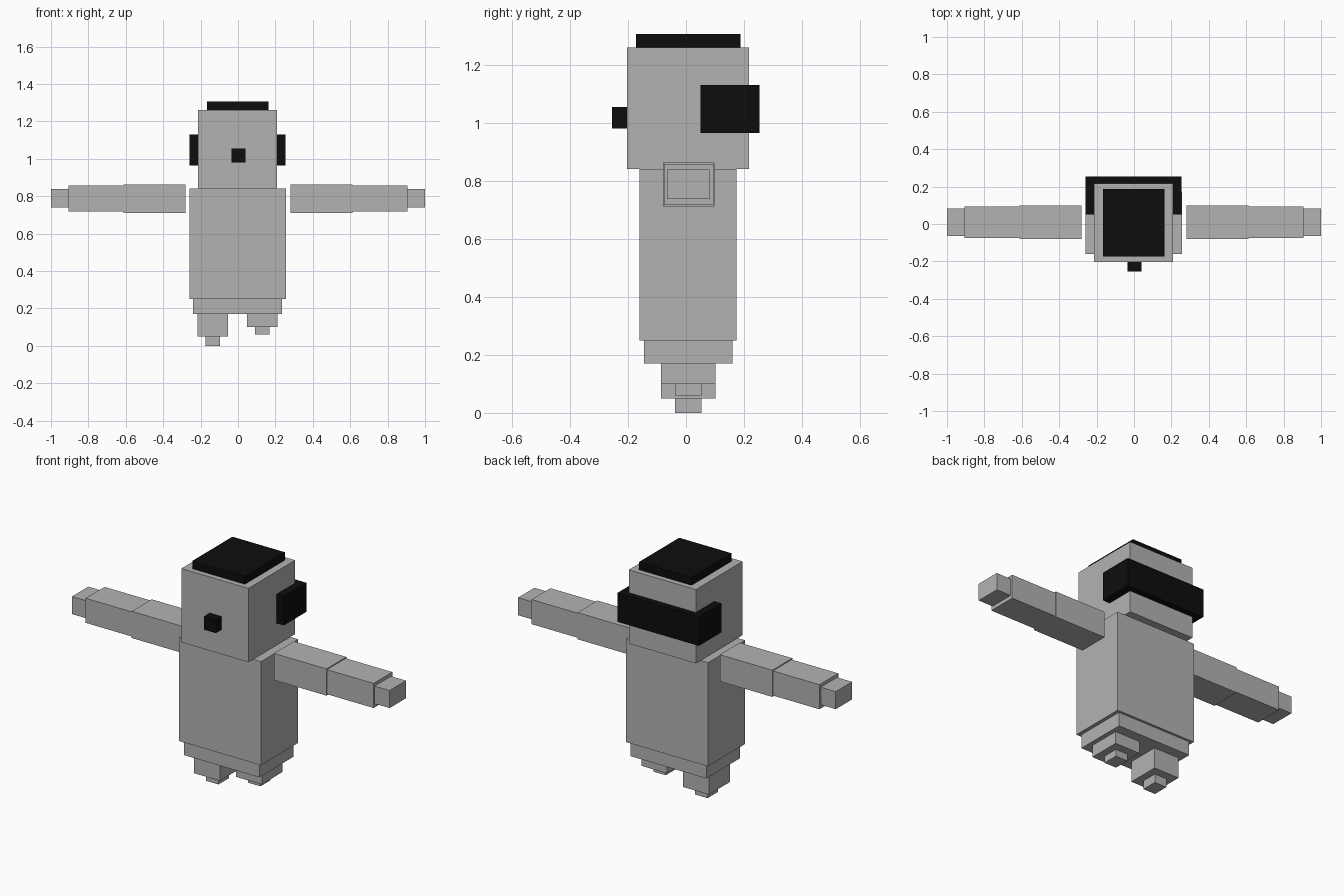
import bpy
from mathutils import Matrix, Vector

cube = bpy.data.objects.get("Cube")
if cube:
    bpy.data.objects.remove(cube, do_unlink=True)


def make_material(name, value):
    mat = bpy.data.materials.new(name)
    mat.use_nodes = True
    color = (value, value, value, 1)
    mat.diffuse_color = color
    mat.node_tree.nodes["Principled BSDF"].inputs["Base Color"].default_value = color
    return mat


grey = make_material("light grey", 0.45)
black = make_material("black", 0.004)


def box(name, xs, ys, zs, mat):
    """Flat-sided block spanning the given ranges on each axis."""
    spans = (xs, ys, zs)
    center = Vector([(a + b) / 2 for a, b in spans])
    size = Vector([abs(b - a) for a, b in spans])
    bpy.ops.mesh.primitive_cube_add(size=1)
    obj = bpy.context.object
    obj.name = obj.data.name = name
    obj.data.transform(Matrix.Diagonal(size).to_4x4())
    obj.location = center
    obj.data.materials.append(mat)
    return obj


# Torso and head
box("hips", (-0.24, 0.236), (-0.145, 0.16), (0.17, 0.25), grey)
box("torso", (-0.26, 0.257), (-0.16, 0.174), (0.25, 0.84), grey)
box("head", (-0.214, 0.208), (-0.203, 0.217), (0.84, 1.26), grey)

# Dark head details
box("cap", (-0.166, 0.164), (-0.173, 0.187), (1.26, 1.305), black)
box("nose", (-0.036, 0.039), (-0.255, -0.203), (0.98, 1.055), black)
box("head_band", (-0.258, 0.254), (0.05, 0.253), (0.965, 1.13), black)

# Arms, stretched out to both sides
for side, s in (("left", 1), ("right", -1)):
    box(side + "_upper_arm", (s * 0.282, s * 0.613), (-0.08, 0.099), (0.711, 0.863), grey)
    box(side + "_forearm", (s * 0.613, s * 0.906), (-0.075, 0.094), (0.717, 0.857), grey)
    box(side + "_hand", (s * 0.906, s), (-0.065, 0.082), (0.738, 0.838), grey)

# Legs: the left one is raised higher than the right
for side, x, knee, sole in (("left", 0.129, 0.1, 0.06), ("right", -0.135, 0.05, 0)):
    box(side + "_leg", (x - 0.081, x + 0.081), (-0.086, 0.102), (knee, 0.17), grey)
    box(side + "_foot", (x - 0.039, x + 0.039), (-0.038, 0.054), (sole, knee), grey)
